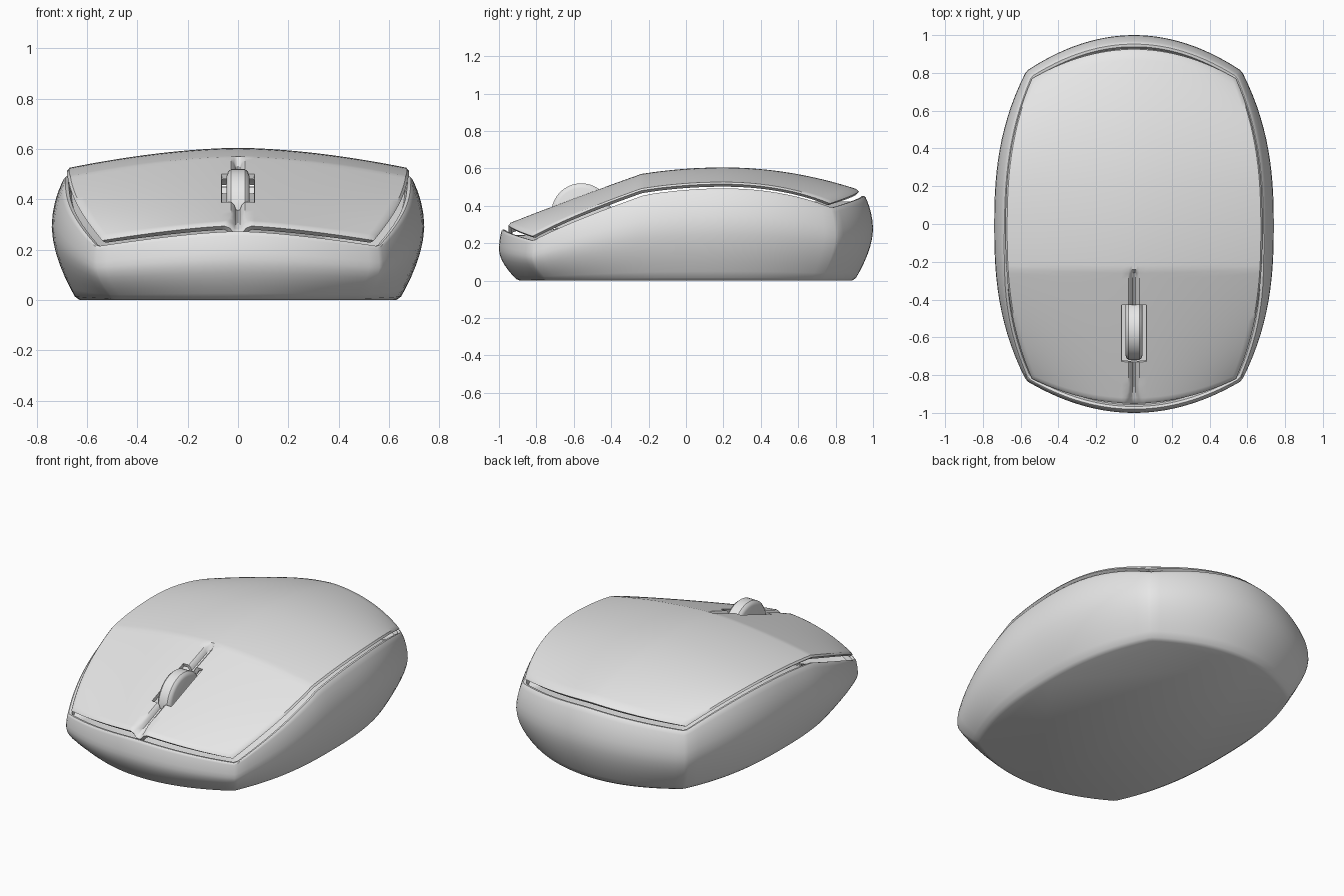
import bpy, bmesh, math

if "Cube" in bpy.data.objects:
    bpy.data.objects.remove(bpy.data.objects["Cube"])

grey = bpy.data.materials.new("light_grey")
grey.diffuse_color = (0.8, 0.8, 0.8, 1)
grey.use_nodes = True
grey.node_tree.nodes["Principled BSDF"].inputs["Base Color"].default_value = grey.diffuse_color


def side_width(v, corner, mid):
    """Half width of a bowed four-cornered outline, v from -1 front to 1 back."""
    return corner + (mid - corner) * (1 - abs(v) ** 2.5)


def end_y(u, v, front, back, front_bow, back_bow):
    """Depth position with bowed front and back ends."""
    t = (v + 1) / 2
    b = 1 - u * u
    return (front - front_bow * b) * (1 - t) + (back + back_bow * b) * t


def shell_xy(u, v):
    return u * side_width(v, .54, .68), end_y(u, v, -.82, .77, .13, .155)


def shell_z(u, v, y):
    """Crowned top: sloping buttons, arched palm rest, falling to the sides."""
    if y < -.24:
        s = (y + .24) / .71
        z = .57 + .25 * s - .015 * s * s
    elif y < .2:
        z = .605 - .035 * ((y - .2) / .44) ** 2
    else:
        z = .605 - .12 * ((y - .2) / .725) ** 2
    return z - (.08 + .03 * v ** 4) * abs(u) ** 1.7


def finish(name, bm, angle=40, solid=0):
    me = bpy.data.meshes.new(name)
    bm.to_mesh(me)
    bm.free()
    ob = bpy.data.objects.new(name, me)
    bpy.context.collection.objects.link(ob)
    me.materials.append(grey)
    bpy.ops.object.select_all(action='DESELECT')
    bpy.context.view_layer.objects.active = ob
    ob.select_set(True)
    if solid:
        m = ob.modifiers.new("thickness", 'SOLIDIFY')
        m.thickness = solid
        m.offset = -1
        bpy.ops.object.modifier_apply(modifier=m.name)
    bpy.ops.object.shade_smooth_by_angle(angle=math.radians(angle))
    return ob


# Lower body: stacked outlines bulging outwards, then a recessed lip and deck
def build_body():
    bm = bmesh.new()
    n = 28
    ts = [-.985 + 1.97 * i / n for i in range(n + 1)]
    loop = ([(t, -1) for t in ts] + [(1, t) for t in ts]
            + [(-t, 1) for t in ts] + [(-1, -t) for t in ts])

    def ring(f, extra=0, dz=0):
        out = []
        for u, v in loop:
            sy = shell_xy(u, v)[1]
            rim = shell_z(u, v, sy) - .032
            if f < .6:
                d = .1 * ((.6 - f) / .6) ** 1.7
            else:
                d = .05 * (rim / .485) ** 2 * ((f - .6) / .4) ** 2
            d += extra
            x = u * side_width(v, .57, .74)
            y = end_y(u, v, -.83, .81, .17, .19)
            out.append(bm.verts.new((x * (1 - d / .74), y * (1 - d), f * rim + dz)))
        return out

    rings = [ring(0, .012)]
    rings += [ring(f) for f in (.03, .1, .2, .3, .4, .5, .6, .7, .8, .88, .94, .98)]
    rings += [ring(1, .004), ring(1, .018, -.002), ring(1, .028, -.03),
              ring(1, .12, -.03)]
    for a, b in zip(rings, rings[1:]):
        for i in range(len(a)):
            j = (i + 1) % len(a)
            bm.faces.new((a[i], a[j], b[j], b[i]))
    bm.faces.new(rings[0][::-1])
    centre = bm.verts.new((0, 0, .42))
    top = rings[-1]
    for i in range(len(top)):
        bm.faces.new((top[i], top[(i + 1) % len(top)], centre))
    bmesh.ops.recalc_face_normals(bm, faces=bm.faces[:])
    finish("lower_body", bm)


# Top shell: crowned sheet with the button groove and the wheel slot
def build_shell():
    bm = bmesh.new()
    inner = [0, .008, .016, .028, .065, .1]
    groove = {0: .034, .008: .03, .016: .010}
    outer = [i / 16 for i in range(1, 16)] + [.985, 1]
    half = [('in', x) for x in inner] + [('out', w) for w in outer]
    cols = [(-1, c) for c in half[:0:-1]] + [(1, c) for c in half]
    rows = [-.95, -.938, -.92, -.89, -.85, -.81, -.77, -.73, -.68, -.63, -.58,
            -.53, -.48, -.43, -.38, -.33, -.29, -.26, -.24, -.22]
    rows += [-.22 + 1.13 * i / 26 for i in range(1, 27)] + [.925]
    grid = []
    for yc in rows:
        v = 2 * (yc + .95) / 1.875 - 1
        width = side_width(v, .54, .68)
        line = []
        for sign, (kind, val) in cols:
            x = .1 + (width - .1) * val if kind == 'out' else val
            u = sign * x / width
            y = shell_xy(u, v)[1]
            z = shell_z(u, v, y)
            if kind == 'in' and yc < -.25:
                z -= groove.get(val, 0)
                if val < .05:                       # groove flares at the front
                    x *= 1 + max(0, (-.88 - yc) / .07)
            if abs(v) > .999 or (kind == 'out' and val == 1):
                z -= .009                           # softened outer edge
            line.append(bm.verts.new((sign * x, y, z)))
        grid.append(line)
    for j in range(len(rows) - 1):
        in_slot = -.735 < rows[j] < -.44
        for i in range(len(cols) - 1):
            a, b = grid[j][i], grid[j][i + 1]
            if in_slot and abs(a.co.x + b.co.x) / 2 < .064:
                continue
            bm.faces.new((a, b, grid[j + 1][i + 1], grid[j + 1][i]))
    bmesh.ops.delete(bm, geom=[v for v in bm.verts if not v.link_faces],
                     context='VERTS')
    finish("top_shell", bm, 38, .022)


# Scroll wheel: rounded disc lying on its side axis
def build_wheel():
    bm = bmesh.new()
    n = 40
    profile = [(-.045, 0), (-.045, .135), (-.04, .15), (-.028, .16),
               (.028, .16), (.04, .15), (.045, .135), (.045, 0)]
    verts = [bm.verts.new((x, -.56, .36 + r)) for x, r in profile]
    edges = [bm.edges.new(p) for p in zip(verts, verts[1:])]
    bmesh.ops.spin(bm, geom=verts + edges, cent=(0, -.56, .36), axis=(1, 0, 0),
                   angle=math.tau, steps=n)
    bmesh.ops.remove_doubles(bm, verts=bm.verts[:], dist=.0005)
    bmesh.ops.recalc_face_normals(bm, faces=bm.faces[:])
    finish("scroll_wheel", bm, 35)


build_body()
build_shell()
build_wheel()
